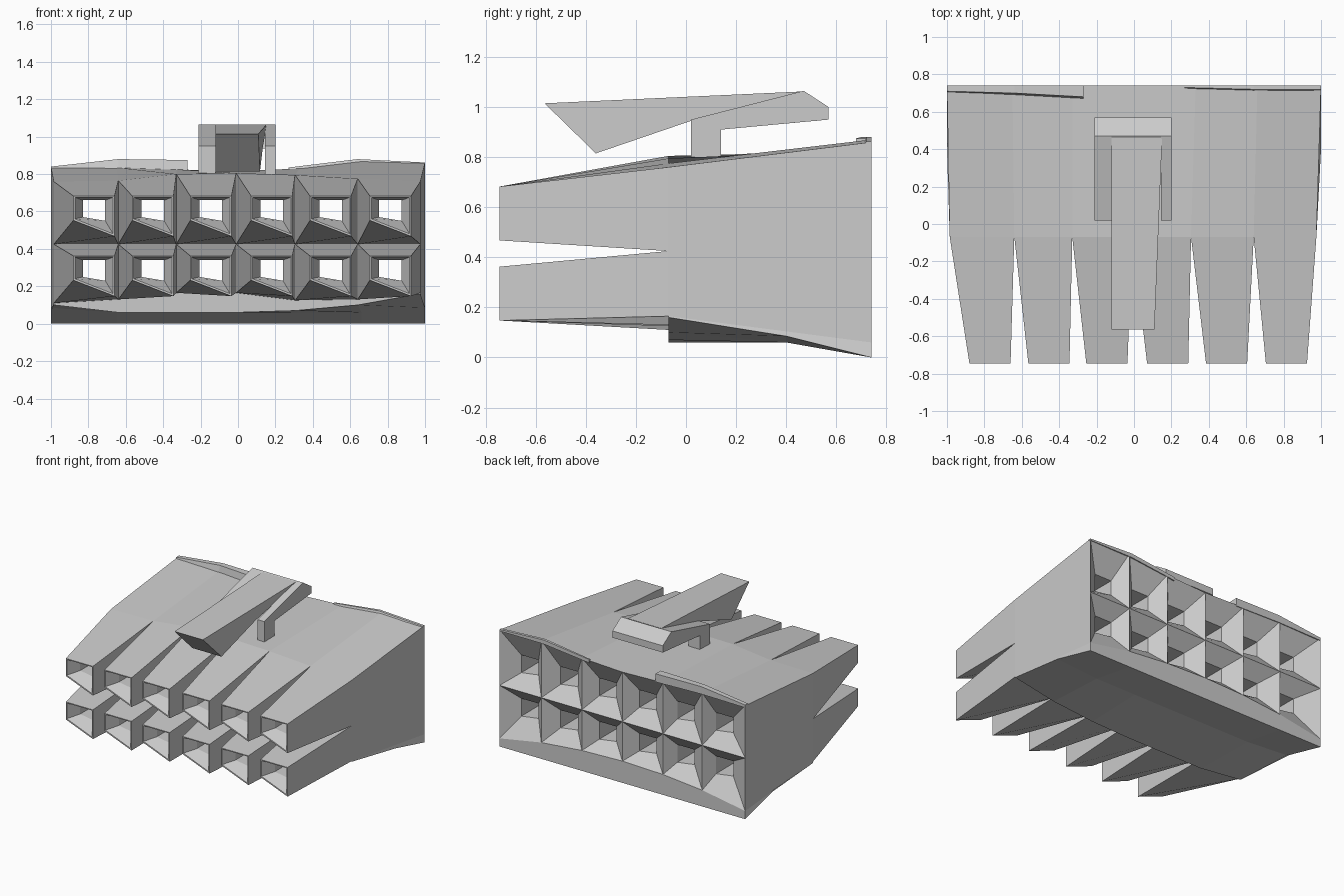
import bpy, bmesh

if "Cube" in bpy.data.objects:
    bpy.data.objects.remove(bpy.data.objects["Cube"])

# Column borders and heights of the socket grid
FX = [-.985, -.64, -.33, -.01, .305, .64, .975]      # front borders
BX = [-1, -.65, -.33, 0, .33, .66, 1]                # back borders
F_LOW = [.11, .13, .165, .165, .125, .13, .165]
F_TOP = [.76, .765, .80, .805, .795, .775, .76]
B_TOP = [.835, .835, .825, .815, .83, .87, .86]
B_LOW = [.06, .12, .15, .16, .15, .12, .06]
SKIRT = [.10, .06, .06, .06, .07, .10, .16]          # front lower edge of body
CX = [-.77, -.455, -.145, .18, .495, .815]           # prong centres
Y_BASE, Y_TIP, Y_BACK = -.07, -.745, .74


def finish(bm, name):
    bmesh.ops.recalc_face_normals(bm, faces=bm.faces[:])
    me = bpy.data.meshes.new(name)
    bm.to_mesh(me)
    bm.free()
    ob = bpy.data.objects.new(name, me)
    bpy.context.collection.objects.link(ob)
    return ob


def rect(bm, cx, cz, w, h, y, cut=0):
    """Rectangular ring; cut raises the lower left corner."""
    ring = [bm.verts.new((cx + sx * w / 2, y, cz + sz * h / 2))
            for sx, sz in ((-1, -1), (1, -1), (1, 1), (-1, 1))]
    ring[0].co.z += cut
    return ring


def bridge(bm, a, b):
    for i in range(4):
        j = (i + 1) % 4
        bm.faces.new((a[i], a[j], b[j], b[i]))


def cell(grid, i, r):
    return [grid[r][i], grid[r][i + 1], grid[r + 1][i + 1], grid[r + 1][i]]


# Housing: shared front and back grids, hollow prongs, funnel shaped back sockets
bm = bmesh.new()


def row(xs, y, zs):
    return [bm.verts.new((x, y, z)) for x, z in zip(xs, zs)]


front = [row(FX, Y_BASE, F_LOW), row(FX, Y_BASE, [.425] * 7), row(FX, Y_BASE, F_TOP)]
back = [row(BX, Y_BACK, B_LOW), row(BX, Y_BACK, [.45] * 7), row(BX, Y_BACK, B_TOP)]
skirt = row(FX, Y_BASE, SKIRT)
belly = row(BX, .40, [.085, .06, .06, .06, .06, .06, .085])
foot = row(BX, Y_BACK, [0] * 7)

for i, cx in enumerate(CX):
    for r, cz in enumerate((.255, .575)):
        rings = [cell(front, i, r),
                 rect(bm, cx, cz, .22, .215, Y_TIP, .085),
                 rect(bm, cx, cz + .003, .205, .195, Y_TIP, .08),
                 rect(bm, cx, cz + .03, .12, .11, -.65, .02),
                 rect(bm, cx, cz + .03, .14, .13, .65, .02),
                 cell(back, i, r)]
        for a, b in zip(rings, rings[1:]):
            bridge(bm, a, b)

# Roof, belly and lower bands
strips = [back[2], front[2]], [front[0], skirt], [skirt, belly], [belly, foot], [foot, back[0]]
for a, b in strips:
    for i in range(6):
        bm.faces.new((a[i], a[i + 1], b[i + 1], b[i]))
# Side walls
for i in (0, 6):
    bm.faces.new([front[1][i], front[2][i], back[2][i], back[1][i]])
    bm.faces.new([front[0][i], front[1][i], back[1][i], back[0][i]])
    bm.faces.new([front[0][i], back[0][i], foot[i], belly[i], skirt[i]])
finish(bm, "connector_housing")


def extrude_profile(name, pts, x0, x1):
    bm = bmesh.new()
    a = [bm.verts.new((x0, y, z)) for y, z in pts]
    b = [bm.verts.new((x1, y, z)) for y, z in pts]
    bm.faces.new(a)
    bm.faces.new(b)
    n = len(pts)
    for i in range(n):
        j = (i + 1) % n
        bm.faces.new((a[i], a[j], b[j], b[i]))
    return finish(bm, name)


# Latch: wedge lever, two legged arms and a rear bar
lever = extrude_profile("latch_lever", [(-.565, 1.015), (-.36, .815), (.02, .945),
                                        (.46, 1.045), (.46, 1.062)], -.12, .15)
for v in lever.data.vertices:                        # lever narrows to the nose
    if v.co.x > 0:
        v.co.x = .132 + .04 * v.co.y
ARM = [(.02, .80), (.14, .80), (.14, .91), (.57, .95), (.57, 1.0), (.47, 1.065), (.02, .95)]
extrude_profile("latch_arm_left", ARM, -.21, -.12)
extrude_profile("latch_arm_right", ARM, .145, .20)
extrude_profile("latch_rear_bar", [(.42, .936), (.57, .95), (.57, 1.0), (.47, 1.065),
                                   (.45, 1.055)], -.12, .145)


# Raised rear lips along the roof edge
def lip(name, xs, ys, tops, low):
    bm = bmesh.new()
    secs = [[bm.verts.new(p) for p in ((x, y, lo), (x, Y_BACK, lo), (x, Y_BACK, t), (x, y + .01, t))]
            for x, y, t, lo in zip(xs, ys, tops, low)]
    for a, b in zip(secs, secs[1:]):
        bridge(bm, a, b)
    bm.faces.new(secs[0])
    bm.faces.new(secs[-1])
    finish(bm, name)


lip("rear_lip_left", (-1, -.64, -.27), (.70, .69, .67), (.84, .88, .875), (.82, .825, .815))
lip("rear_lip_right", (.27, .64, 1), (.72, .71, .71), (.835, .88, .862), (.81, .85, .85))
